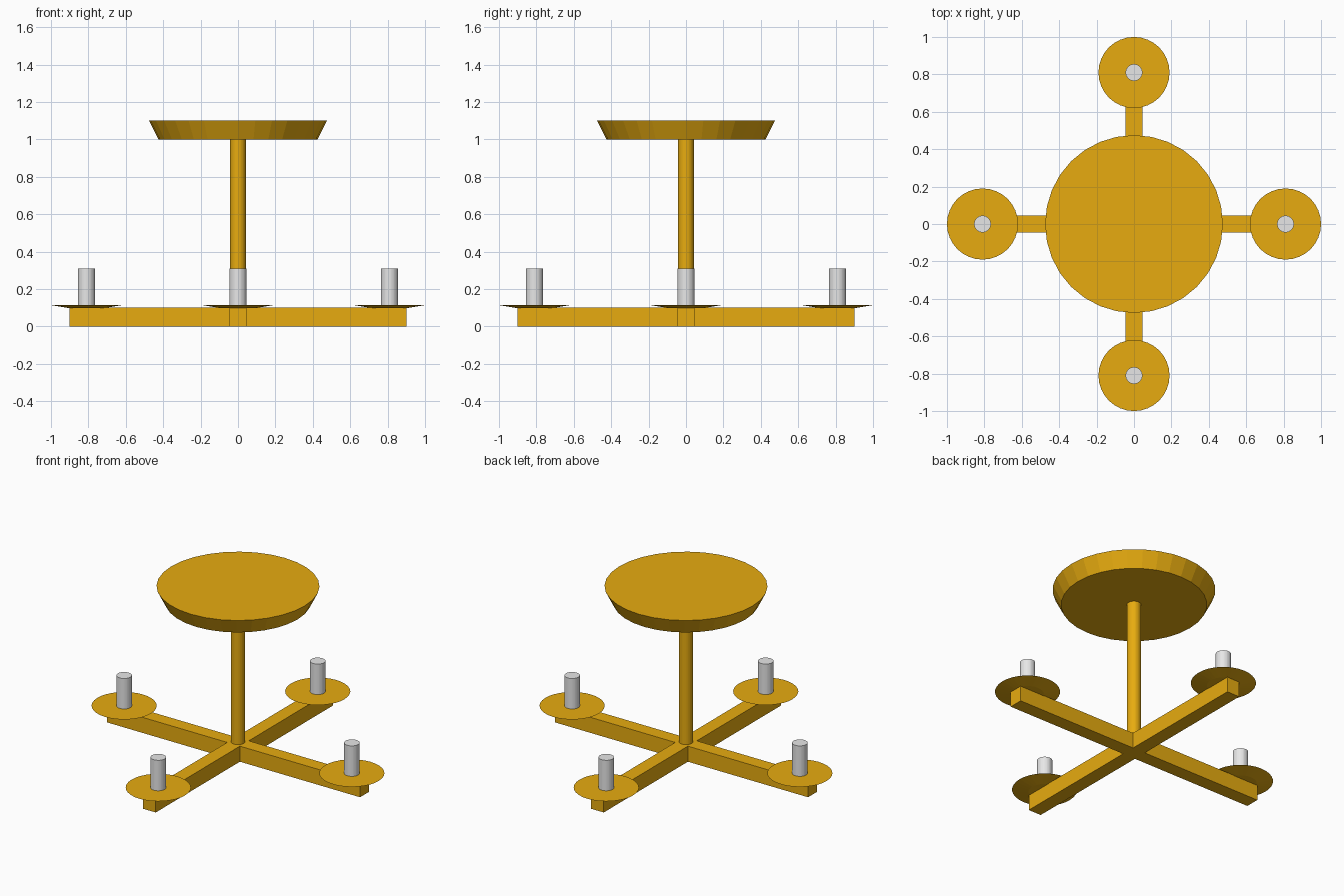
import bpy
from math import cos, sin, pi, radians

cube = bpy.data.objects.get("Cube")
if cube:
    bpy.data.objects.remove(cube, do_unlink=True)


def make_material(name, colour):
    mat = bpy.data.materials.new(name)
    mat.use_nodes = True
    mat.diffuse_color = colour
    mat.node_tree.nodes["Principled BSDF"].inputs["Base Color"].default_value = colour
    return mat


gold = make_material("gold", (0.80, 0.41, 0.005, 1))
wax = make_material("pale_wax", (0.80, 0.80, 0.80, 1))


def round_part(name, x, y, bottom, top, r_bottom, r_top, mat, sides=32, smooth=False):
    bpy.ops.mesh.primitive_cone_add(vertices=sides, radius1=r_bottom, radius2=r_top,
                                    depth=top - bottom, location=(x, y, (bottom + top) / 2))
    obj = bpy.context.object
    obj.name = name
    obj.data.materials.append(mat)
    if smooth:
        bpy.ops.object.shade_smooth_by_angle(angle=radians(40))
    return obj


# Crossed arms
for name, size in (("side_arms", (1.8, 0.09, 0.1)), ("front_back_arms", (0.09, 1.8, 0.1))):
    bpy.ops.mesh.primitive_cube_add(size=1, location=(0, 0, 0.05))
    arm = bpy.context.object
    arm.name = name
    arm.scale = size
    bpy.ops.object.transform_apply(location=False, rotation=False, scale=True)
    arm.data.materials.append(gold)

# Central stem and flared ceiling plate
round_part("stem", 0, 0, 0.09, 1.0, 0.042, 0.042, gold)
round_part("ceiling_plate", 0, 0, 1.0, 1.1, 0.425, 0.475, gold)

# Drip dish and candle at the end of each arm
for i, side in enumerate(("left", "back", "right", "front")):
    x, y = 0.81 * cos(i * pi / 2), 0.81 * sin(i * pi / 2)
    round_part(side + "_dish", x, y, 0.098, 0.114, 0.095, 0.19, gold)
    round_part(side + "_candle", x, y, 0.11, 0.31, 0.045, 0.045, wax)
